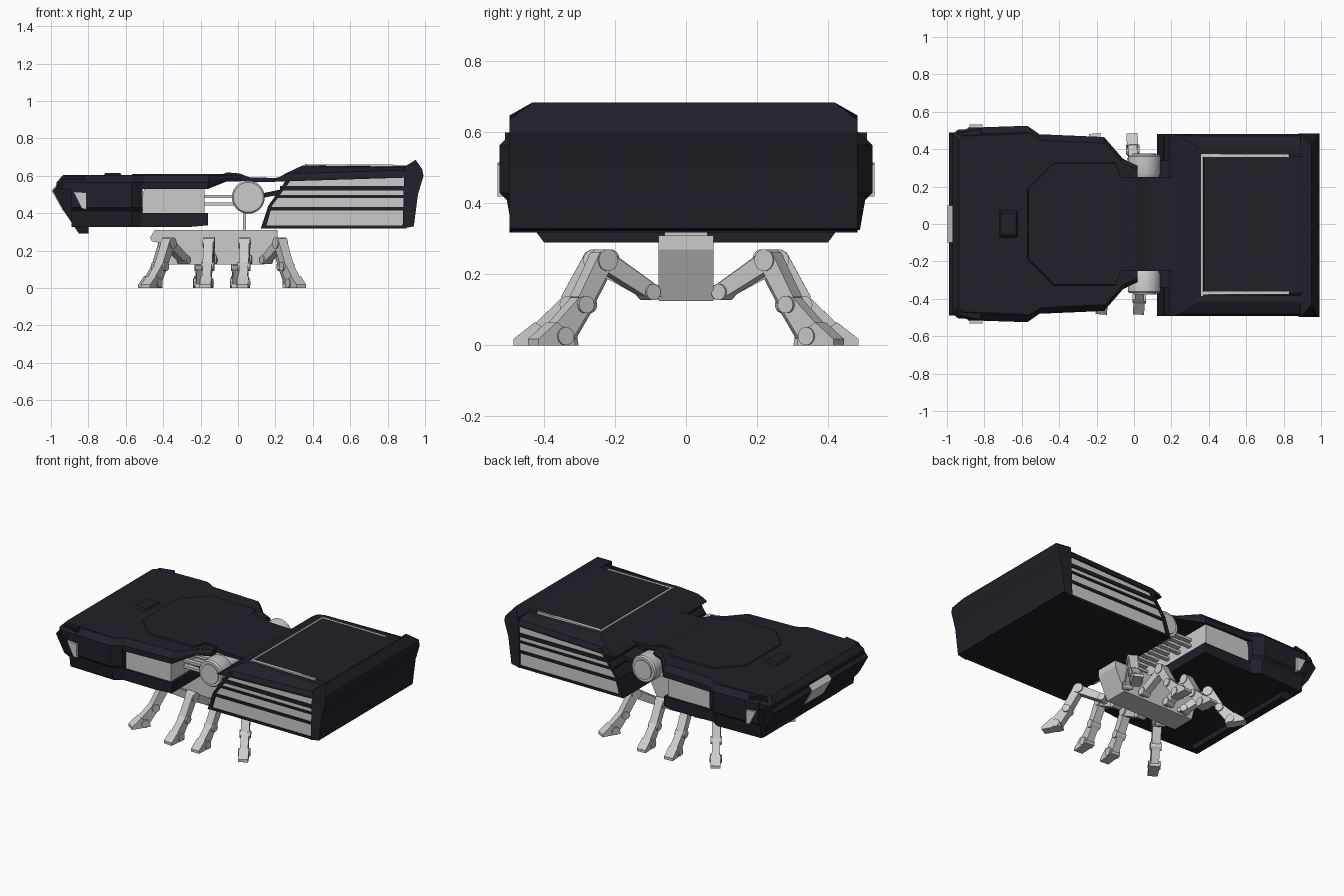
import bpy, bmesh, math
from mathutils import Vector

if "Cube" in bpy.data.objects:
    bpy.data.objects.remove(bpy.data.objects["Cube"])


def material(name, col):
    m = bpy.data.materials.new(name)
    m.diffuse_color = (*col, 1)
    m.use_nodes = True
    m.node_tree.nodes["Principled BSDF"].inputs["Base Color"].default_value = m.diffuse_color
    return m


DARK = material("dark navy armour", (0.014, 0.014, 0.022))
GREY = material("light grey metal", (0.6, 0.6, 0.6))


def make(name, solids, mat):
    """One object from several lofted solids; each solid is a list of equal rings."""
    bm = bmesh.new()
    for rings in solids:
        vs = [[bm.verts.new(p) for p in r] for r in rings]
        n = len(vs[0])
        for a, b in zip(vs, vs[1:]):
            for i in range(n):
                bm.faces.new((a[i], a[(i + 1) % n], b[(i + 1) % n], b[i]))
        bm.faces.new(vs[0])
        bm.faces.new(vs[-1])
    bmesh.ops.recalc_face_normals(bm, faces=bm.faces)
    me = bpy.data.meshes.new(name)
    bm.to_mesh(me)
    bm.free()
    me.materials.append(mat)
    ob = bpy.data.objects.new(name, me)
    bpy.context.collection.objects.link(ob)
    return ob


def yprism(pts, y0, y1):
    return [[(x, y, z) for x, z in pts] for y in (y0, y1)]


def box(x0, x1, y0, y1, z0, z1):
    return yprism([(x0, z0), (x1, z0), (x1, z1), (x0, z1)], y0, y1)


def circle(cx, cz, r, n=20):
    return [(cx + r * math.cos(math.tau * i / n), cz + r * math.sin(math.tau * i / n)) for i in range(n)]


def strip(a, b, w0, w1):
    """Tapered quad in a plane from a to b."""
    a, b = Vector(a), Vector(b)
    d = (b - a).normalized()
    s = Vector((-d.y, d.x))
    return [a + s * w0, b + s * w1, b - s * w1, a - s * w0]


# ---- Front shell: roof plate with bevelled rim
half = [(-.97, .48), (-.94, .505), (-.58, .52), (-.51, .48), (-.16, .465), (-.06, .35), (.02, .31)]
outline = half + [(x, -y) for x, y in reversed(half)]


def roof_ring(z, inset, rear=None):
    return [(x * (1 - inset), y * (1 - inset * 2), rear if rear and x > -.1 else z) for x, y in outline]


make("shell_roof", [[roof_ring(.53, 0, .57), roof_ring(.565, 0, .585), roof_ring(.603, .035)]], DARK)

# raised panel and hatch on the roof
panel = [(-.57, .19), (-.43, .33), (-.1, .33), (-.07, .25), (-.07, -.25), (-.1, -.33), (-.43, -.33), (-.57, -.19)]
make("roof_panel", [[[(x, y, .6) for x, y in panel], [(x * .99, y * .98, .61) for x, y in panel]]], DARK)
make("roof_hatch", [[[(-.67 + sx * a, sy * b, z) for sx, sy in ((-1, -1), (1, -1), (1, 1), (-1, 1))]
                     for a, b, z in ((.05, .075, .6), (.04, .06, .614))]], DARK)

# wide flank section with bulging sides
sec = [(.49, .325), (.505, .41), (.525, .43), (.525, .565), (.49, .6)]
sec = sec + [(-y, z) for y, z in reversed(sec)]
make("shell_flank", [[[(x, y * k, z) for y, z in sec]
                      for x, k in ((-.95 + .06, .98), (-.57, 1), (-.51, .92))]], DARK)

# nose block, narrower at its lower lip
nose = [(-.99, .52), (-.92, .598), (-.82, .6), (-.8, .45), (-.8, .29), (-.85, .29), (-.93, .41)]
make("nose", [[[(x, s * (.40 if z < .3 else .49 if x < -.9 else .51), z) for x, z in nose]
               for s in (-1, 1)]], DARK)
make("nose_badge_plate", [yprism([(-.997, .52), (-.95, .575), (-.94, .57), (-.83, .37),
                                  (-.872, .37), (-.935, .412)], -.1, .1)], GREY)
tri = [(-.88, .515), (-.81, .51), (-.81, .42), (-.835, .425)]
make("nose_side_lights", [yprism(tri, s * .5, s * .531) for s in (-1, 1)], GREY)

# mid body: grey core over dark rail
make("mid_body", [yprism([(-.53, .40), (-.18, .40), (-.18, .54), (-.5, .54)], -.445, .445)], GREY)
make("mid_rail", [yprism([(-.8, .33), (-.27, .325), (-.16, .335), (-.16, .40), (-.8, .40)], -.46, .46)], DARK)

# neck bridge between the halves
neck = [(-.1, .6), (-.06, .618), (.01, .612), (.06, .592), (.2, .588), (.27, .605), (.27, .57), (.1, .565), (-.1, .585)]
make("neck_bridge", [yprism(neck, -.25, .25)], DARK)

# ---- Hinge with rods and arms
HX, HZ = .055, .485
rings = []
for s in (-1, 1):
    rings.append([[(x, s * y, z) for x, z in circle(HX, HZ, r, 28)]
                  for y, r in ((.25, .08), (.27, .088), (.36, .088), (.37, .08))])
    rings.append(yprism(circle(HX, HZ, .064, 28), s * .36, s * .378))
rings.append(yprism(circle(HX, HZ, .05, 20), -.26, .26))
hinge = make("hinge_drums", rings, GREY)
make("hinge_rods", [box(-.2, .03, y - .014, y + .014, z - .008, z + .008)
                    for y in (-.3, -.2, -.1, 0, .1, .2, .3) for z in (.45, .488)], GREY)
make("hinge_arms", [yprism([(.1, .47), (.15, .485), (.27, .51), (.27, .535), (.15, .51), (.1, .5)],
                           s * .2, s * .34) for s in (-1, 1)], DARK)
make("hinge_post", [box(.026, .044, -.06, .06, .3, .46)], GREY)

# ---- Rear box: grey core, dark slats, lid and end cap
core = [(.15, .33), (.18, .44), (.25, .535), (.29, .6), (.89, .6), (.89, .33)]
make("box_core", [yprism(core, -.482, .472)], GREY)


def left_edge(z):
    for (xa, za), (xb, zb) in zip(core[:3], core[1:4]):
        if z <= zb:
            return xa + (xb - xa) * (z - za) / (zb - za)
    return .29


slats = [(.318, .333), (.415, .432), (.482, .496), (.522, .545)]
make("box_slats", [box(left_edge(a) - .015, .9, -.49, .48, a, b) for a, b in slats], DARK)
edge = [(.122, .318), (.135, .318), (.152, .333), (.182, .44), (.252, .535), (.3, .6), (.27, .6), (.23, .535), (.162, .44)]
make("box_front_plate", [yprism(edge, -.492, .482)], DARK)


def rect(x0, x1, ya, za, zb):
    return [(x0, -ya - .005, za), (x1, -ya - .005, zb), (x1, ya - .005, zb), (x0, ya - .005, za)]


make("box_lid", [[rect(.19, .9, .487, .568, .59), rect(.21, .9, .487, .585, .605),
                  rect(.25, .9, .475, .61, .63), rect(.345, .9, .415, .655, .645)]], DARK)
make("lid_panel", [[rect(.36, .9, .385, .645, .64), rect(.375, .9, .365, .661, .655)]], DARK)
make("lid_trim", [box(.358, .37, -.385, .375, .65, .662)] +
     [box(.358, .83, y - .008, y + .008, .648, .661) for y in (-.37, .365)], GREY)
cap = [(.88, .318), (.94, .33), (.962, .5), (.992, .6), (.985, .635), (.95, .685), (.89, .648)]
make("box_end_cap", [[[(x, s * (.425 if z > .66 else .49) - .007, z) for x, z in cap]
                      for s in (-1, 1)]], DARK)

# ---- Walker base
hull = [(-.47, .27), (-.445, .31), (.21, .31), (.21, .27), (.14, .125), (-.38, .125), (-.41, .24), (-.46, .25)]
make("walker_base", [yprism(hull, -.062, .062)] +
     [yprism([(x, z) for x, z in hull], s * .06, s * .078) for s in (-1, 1)], GREY)

# ---- Eight legs, profiles drawn as (distance outward, height) with half width
LEG = [
    (circle(.03, .15, .023, 14), .03),
    (strip((-.02, .15), (.05, .15), .012, .012), .015),
    (strip((.035, .155), (.165, .23), .022, .026), .022),
    (circle(.178, .24, .031, 14), .031),
    (strip((.178, .25), (.25, .125), .027, .024), .026),
    (circle(.25, .115, .025, 14), .034),
    (strip((.245, .125), (.325, .03), .024, .036), .024),
    (circle(.318, .026, .026, 14), .036),
    ([(.285, 0), (.29, .03), (.345, .065), (.405, .018), (.405, 0)], .03),
]


def leg(name, hx, side, angle):
    d = Vector((math.sin(angle), side * math.cos(angle), 0))
    t = Vector((d.y, -d.x, 0))
    base = Vector((hx, side * .08, 0))
    make(name, [[[base + d * r + t * w + Vector((0, 0, z)) for r, z in pts] for w in (-hw, hw)]
                for pts, hw in LEG], GREY)


for side, word, dx in ((-1, "front", .015), (1, "back", -.02)):
    for i, (hx, deg) in enumerate(((-.28, -33), (-.155, -5), (.03, -3), (.13, 30))):
        leg(f"{word}_leg_{i + 1}", hx + dx * (1 if i in (1, 2) else .4), side, math.radians(deg))

# smooth only the round hinge drums
bpy.context.view_layer.objects.active = hinge
hinge.select_set(True)
bpy.ops.object.shade_smooth_by_angle(angle=math.radians(25))
